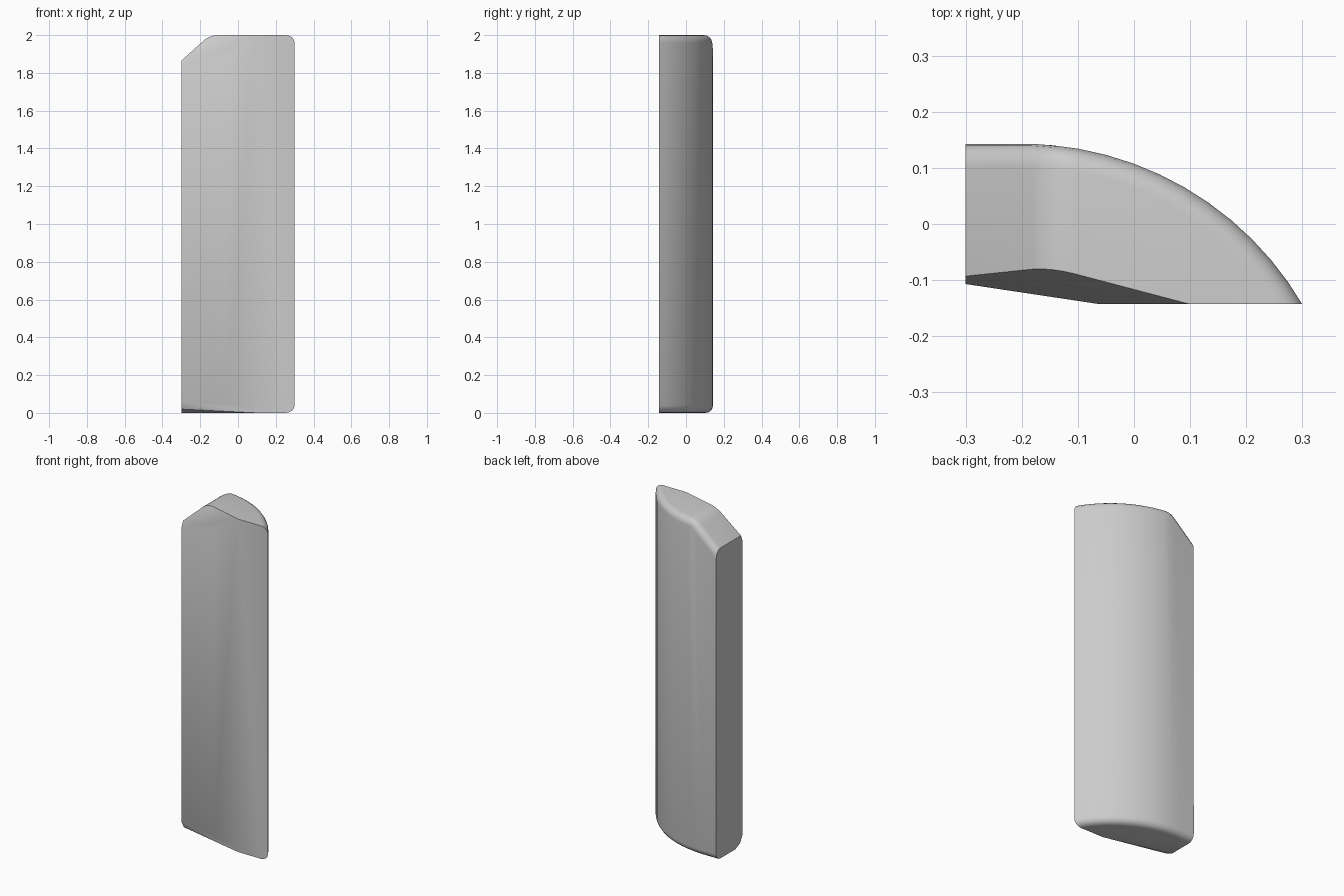
import bpy, bmesh, math
from mathutils import Vector

cube = bpy.data.objects.get("Cube")
if cube:
    bpy.data.objects.remove(cube, do_unlink=True)

mat = bpy.data.materials.new("plain_grey")
mat.use_nodes = True
grey = (0.6, 0.6, 0.6, 1)
mat.diffuse_color = grey
mat.node_tree.nodes["Principled BSDF"].inputs["Base Color"].default_value = grey

HEIGHT, RADIUS, FRONT, BACK, LEFT = 2.0, 0.58, -0.143, 0.143, -0.3
ARC_X, STEP = -0.2, math.radians(5)
RIDGE_X = ARC_X + RADIUS * math.sin(STEP)


def slice_off(bm, point, normal):
    """Remove everything on the normal side of a plane and cap the cut."""
    geom = bm.verts[:] + bm.edges[:] + bm.faces[:]
    cut = bmesh.ops.bisect_plane(bm, geom=geom, dist=1e-4, plane_co=point,
                                 plane_no=normal, clear_outer=True)
    edges = [e for e in cut["geom_cut"]
             if isinstance(e, bmesh.types.BMEdge) and e.is_boundary]
    bmesh.ops.edgeloop_fill(bm, edges=edges)


def slice_through(bm, a, b, c, outside):
    """Slice by three points, dropping the side that holds 'outside'."""
    a, b, c = Vector(a), Vector(b), Vector(c)
    normal = (b - a).cross(c - a).normalized()
    if normal.dot(Vector(outside) - a) < 0:
        normal.negate()
    slice_off(bm, a, normal)


# Oversized prism with a curved back
bm = bmesh.new()
outline = [(ARC_X + RADIUS * math.sin(i * STEP),
            BACK - RADIUS + RADIUS * math.cos(i * STEP)) for i in range(17)]
outline += [(-0.5, outline[-1][1]), (-0.5, BACK)]
base = bm.faces.new([bm.verts.new((x, y, 0)) for x, y in outline])
top = bmesh.ops.extrude_face_region(bm, geom=[base], use_keep_orig=True)["geom"]
bmesh.ops.translate(bm, vec=(0, 0, HEIGHT),
                    verts=[v for v in top if isinstance(v, bmesh.types.BMVert)])
bmesh.ops.recalc_face_normals(bm, faces=bm.faces[:])

# Sloped upper corner
slice_off(bm, (RIDGE_X, 0, HEIGHT), Vector((-0.9, 0, 1)).normalized())
bmesh.ops.recalc_face_normals(bm, faces=bm.faces[:])

# Rounded rims along the curved back, and the ridge of the slope
rims = []
for e in bm.edges:
    faces_up = [abs(f.normal.z) > 0.5 for f in e.link_faces]
    middle = (e.verts[0].co + e.verts[1].co) / 2
    on_back = middle.x > RIDGE_X or middle.y > BACK - 0.01
    if any(faces_up) and (all(faces_up) or on_back) and middle.y > outline[16][1] + 0.01:
        rims.append(e)
    elif all(faces_up):
        rims.append(e)
bmesh.ops.bevel(bm, geom=rims, offset=0.04, offset_type='OFFSET', segments=4,
                profile=0.5, affect='EDGES', clamp_overlap=False)

# Flat left side and front, with the front turned back on the left
slice_off(bm, (LEFT, 0, 0), (-1, 0, 0))
slice_off(bm, (0, FRONT, 0), (0, -1, 0))
slice_through(bm, (LEFT, -0.107, 0), (-0.06, FRONT, 0), (-0.06, FRONT, 1), (LEFT, -1, 0))

# Tapering bevels on the front edge, top and bottom
slice_through(bm, (LEFT, -0.107, 1.83), (0.1, FRONT, HEIGHT), (-0.17, -0.08, 1.98),
              (LEFT, -0.5, HEIGHT))
slice_through(bm, (LEFT, -0.107, 0.06), (0.1, FRONT, 0), (LEFT, -0.085, 0.02),
              (LEFT, -0.5, 0))
slice_through(bm, (LEFT, -0.085, 0.02), (0.1, FRONT, 0), (LEFT, -0.04, 0),
              (LEFT, -0.5, 0))
bmesh.ops.recalc_face_normals(bm, faces=bm.faces[:])

mesh = bpy.data.meshes.new("curved_block")
bm.to_mesh(mesh)
bm.free()
mesh.materials.append(mat)
block = bpy.data.objects.new("curved_block", mesh)
bpy.context.collection.objects.link(block)
bpy.context.view_layer.objects.active = block
block.select_set(True)
bpy.ops.object.shade_smooth_by_angle(angle=math.radians(35))
